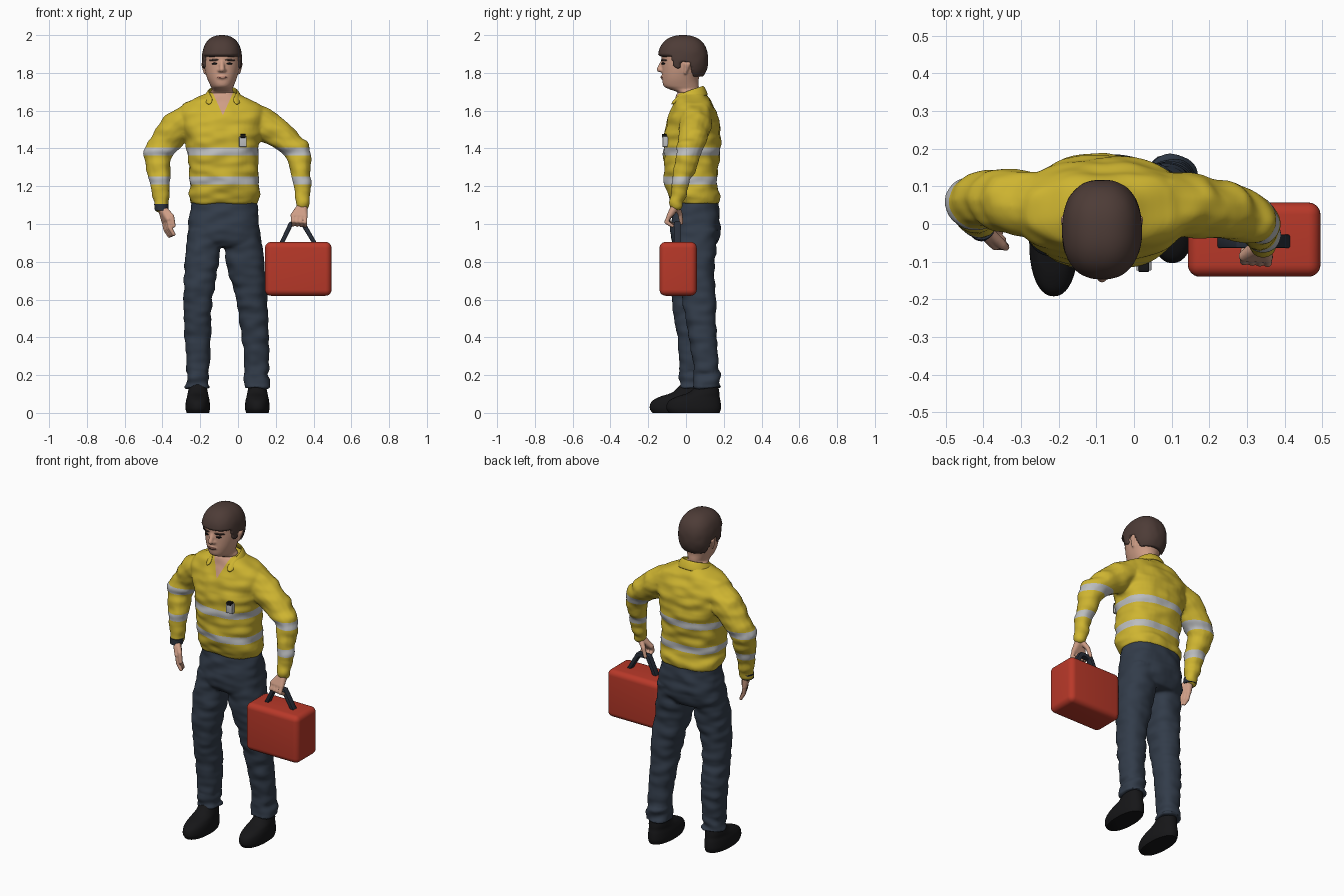
import bpy, bmesh, math
from mathutils import Vector, noise
from mathutils.bvhtree import BVHTree

if "Cube" in bpy.data.objects:
    bpy.data.objects.remove(bpy.data.objects["Cube"])


def mat(name, *rgb):
    m = bpy.data.materials.new(name)
    m.diffuse_color = (*rgb, 1)
    m.use_nodes = True
    m.node_tree.nodes["Principled BSDF"].inputs["Base Color"].default_value = m.diffuse_color
    return m


YELLOW = mat("hi_vis_yellow", 0.62, 0.46, 0.03)
SILVER = mat("reflective_grey", 0.50, 0.51, 0.52)
NAVY = mat("navy_trousers", 0.032, 0.045, 0.068)
SKIN = mat("skin", 0.62, 0.34, 0.24)
HAIR = mat("brown_hair", 0.075, 0.045, 0.038)
BLACK = mat("black_leather", 0.008, 0.008, 0.009)
RED = mat("red_case", 0.48, 0.04, 0.022)
DARK = mat("dark_blue_grey", 0.022, 0.028, 0.042)
LIP = mat("lips", 0.42, 0.17, 0.13)

BALL = []  # evenly spread unit directions
for i in range(70):
    h = 1 - 2 * (i + 0.5) / 70
    a, r = i * 2.39996, math.sqrt(1 - h * h)
    BALL.append(Vector((r * math.cos(a), r * math.sin(a), h)))


def loft(bm, rings, p=2.4, n=40, sub=5):
    """Closed body from horizontal rings (z, x0, x1, y0, y1), smoothly interpolated."""
    pts = [rings[0]] + rings + [rings[-1]]
    fine = []
    for k in range(1, len(pts) - 2):
        for s in range(sub):
            t = s / sub
            fine.append([0.5 * (2 * b + (c - a) * t + (2 * a - 5 * b + 4 * c - d) * t * t
                                + (3 * b - a - 3 * c + d) * t ** 3)
                         for a, b, c, d in zip(*pts[k - 1:k + 3])])
    fine.append(rings[-1])
    loops = []
    for z, x0, x1, y0, y1 in fine:
        loop = []
        for i in range(n):
            c, s = math.cos(math.tau * i / n), math.sin(math.tau * i / n)
            loop.append(bm.verts.new(((x0 + x1) / 2 + (x1 - x0) / 2 * math.copysign(abs(c) ** (2 / p), c),
                                      (y0 + y1) / 2 + (y1 - y0) / 2 * math.copysign(abs(s) ** (2 / p), s), z)))
        loops.append(loop)
    bm.faces.new(loops[0][::-1])
    bm.faces.new(loops[-1])
    for a, b in zip(loops, loops[1:]):
        for i in range(n):
            j = (i + 1) % n
            bm.faces.new((a[i], a[j], b[j], b[i]))


def hull(bm, *balls):
    """Convex skin around balls (x, y, z, radius)."""
    t = bmesh.new()
    for x, y, z, r in balls:
        for d in BALL:
            t.verts.new(Vector((x, y, z)) + d * r)
    res = bmesh.ops.convex_hull(t, input=t.verts[:])
    bmesh.ops.delete(t, geom=[v for v in t.verts if not v.link_faces], context='VERTS')
    bmesh.ops.recalc_face_normals(t, faces=t.faces[:])
    me = bpy.data.meshes.new("tmp")
    t.to_mesh(me)
    bm.from_mesh(me)
    bpy.data.meshes.remove(me)
    t.free()


def chain(bm, balls):
    for a, b in zip(balls, balls[1:]):
        hull(bm, a, b)


def finish(name, bm, *mats, voxel=0, smooth=4, angle=None, mods=()):
    me = bpy.data.meshes.new(name)
    bm.to_mesh(me)
    bm.free()
    ob = bpy.data.objects.new(name, me)
    bpy.context.collection.objects.link(ob)
    if voxel:
        m = ob.modifiers.new("fuse", 'REMESH')
        m.mode, m.voxel_size = 'VOXEL', voxel
        m = ob.modifiers.new("soften", 'SMOOTH')
        m.factor, m.iterations = 0.5, smooth
    for kind, props in mods:
        m = ob.modifiers.new(kind, kind)
        for k, v in props.items():
            setattr(m, k, v)
    dg = bpy.context.evaluated_depsgraph_get()
    ob.data = bpy.data.meshes.new_from_object(ob.evaluated_get(dg))
    ob.modifiers.clear()
    ob.data.name = name
    ob.data.materials.clear()
    for m in mats:
        ob.data.materials.append(m)
    ob.data.shade_smooth()
    if angle:
        ob.data.set_sharp_from_angle(angle=math.radians(angle))
    return ob


def wrinkle(ob, amount):
    """Push cloth in and out along its normals."""
    moves = [v.normal * noise.noise(Vector((v.co.x * 11, v.co.y * 11, v.co.z * 22))) * amount(v.co.z)
             for v in ob.data.vertices]
    for v, m in zip(ob.data.vertices, moves):
        v.co += m


def box(name, m, x0, x1, y0, y1, z0, z1, bevel=0.0, seg=4):
    bm = bmesh.new()
    bmesh.ops.create_cube(bm, size=1)
    for v in bm.verts:
        v.co = [(a + b) / 2 + c * (b - a) for a, b, c in zip((x0, y0, z0), (x1, y1, z1), v.co)]
    mods = [('BEVEL', dict(width=bevel, segments=seg))] if bevel else []
    return finish(name, bm, m, angle=35, mods=mods)


# shirt: torso and both sleeves fused
bm = bmesh.new()
loft(bm, [(1.105, -0.253, 0.103, -0.075, 0.175), (1.15, -0.262, 0.115, -0.095, 0.178),
          (1.20, -0.255, 0.115, -0.108, 0.165), (1.30, -0.262, 0.108, -0.118, 0.172),
          (1.40, -0.27, 0.11, -0.12, 0.183), (1.50, -0.29, 0.13, -0.112, 0.183),
          (1.58, -0.31, 0.145, -0.088, 0.165), (1.64, -0.285, 0.115, -0.06, 0.135),
          (1.67, -0.21, 0.04, -0.05, 0.12), (1.70, -0.16, -0.01, -0.04, 0.10)])
chain(bm, [(-0.245, 0.05, 1.56, 0.085), (-0.33, 0.06, 1.505, 0.088), (-0.385, 0.065, 1.44, 0.077),
           (-0.427, 0.06, 1.37, 0.073), (-0.415, 0.025, 1.25, 0.058), (-0.406, 0.0, 1.10, 0.040)])
chain(bm, [(0.08, 0.05, 1.56, 0.088), (0.15, 0.05, 1.52, 0.085), (0.25, 0.035, 1.45, 0.076),
           (0.32, 0.015, 1.385, 0.066), (0.335, -0.02, 1.25, 0.052), (0.343, -0.05, 1.11, 0.037)])
shirt = finish("shirt", bm, YELLOW, SILVER, SKIN, voxel=0.008, smooth=6)
wrinkle(shirt, lambda z: 0.010)
# reflective bands by height, open neck by a V
bm = bmesh.new()
bm.from_mesh(shirt.data)
cuts = [((0, 0, z), (0, 0, 1)) for z in (1.21, 1.252, 1.362, 1.404)]
cuts += [((-0.08, 0, 1.575), (s, 0, -0.45)) for s in (1, -1)]
for co, no in cuts:
    bmesh.ops.bisect_plane(bm, geom=bm.verts[:] + bm.edges[:] + bm.faces[:], plane_co=co, plane_no=no)
for f in bm.faces:
    c = f.calc_center_median()
    if 1.21 < c.z < 1.252 or 1.362 < c.z < 1.404:
        f.material_index = 1
    elif c.y < 0.01 and abs(c.x + 0.08) < 0.45 * (c.z - 1.575):
        f.material_index = 2
bm.to_mesh(shirt.data)
bm.free()

# collar: folded strip from back of neck to the two front points
half = [((0, 0.092, 1.735), (0, 0.122, 1.685)), ((0.05, 0.08, 1.73), (0.075, 0.10, 1.675)),
        ((0.077, 0.03, 1.715), (0.108, 0.035, 1.665)), ((0.070, -0.03, 1.69), (0.095, -0.055, 1.645)),
        ((0.045, -0.066, 1.655), (0.075, -0.088, 1.622))]
full = [[(-p[0], p[1], p[2]) for p in pr] for pr in half[:0:-1]] + half
bm = bmesh.new()
rows = [[bm.verts.new((p[0] - 0.08, p[1], p[2])) for p in pr] for pr in full]
for a, b in zip(rows, rows[1:]):
    bm.faces.new((a[0], a[1], b[1], b[0]))
finish("collar", bm, YELLOW, mods=[('SOLIDIFY', dict(thickness=0.012, offset=0)),
                                   ('SUBSURF', dict(levels=2))])

# trousers: hips and both legs fused
bm = bmesh.new()
loft(bm, [(1.13, -0.247, 0.097, -0.065, 0.168), (1.0, -0.26, 0.112, -0.082, 0.182),
          (0.92, -0.268, 0.122, -0.078, 0.172), (0.88, -0.25, 0.11, -0.05, 0.15)])
loft(bm, [(0.97, -0.262, -0.09, -0.07, 0.14), (0.8, -0.282, -0.10, -0.082, 0.115),
          (0.6, -0.288, -0.135, -0.077, 0.09), (0.4, -0.282, -0.143, -0.047, 0.105),
          (0.2, -0.272, -0.153, -0.032, 0.10), (0.13, -0.282, -0.145, -0.036, 0.11)])
loft(bm, [(0.97, -0.075, 0.115, -0.06, 0.17), (0.8, -0.065, 0.142, -0.05, 0.152),
          (0.6, -0.008, 0.154, -0.02, 0.157), (0.4, 0.018, 0.162, 0.015, 0.163),
          (0.2, 0.038, 0.166, 0.04, 0.177), (0.13, 0.034, 0.172, 0.03, 0.187)])
trousers = finish("trousers", bm, NAVY, voxel=0.008, smooth=6)
wrinkle(trousers, lambda z: 0.016 if z < 0.22 else 0.009)

# shoes
for name, dx, dy in (("left_shoe", 0, 0), ("right_shoe", 0.315, 0.088)):
    bm = bmesh.new()
    shoe = [(0, -0.272, -0.153, -0.178, 0.09), (0.025, -0.278, -0.148, -0.192, 0.097),
            (0.06, -0.276, -0.15, -0.182, 0.095), (0.085, -0.27, -0.155, -0.14, 0.09),
            (0.11, -0.265, -0.16, -0.07, 0.088), (0.16, -0.255, -0.17, -0.02, 0.08)]
    loft(bm, [(z, a + dx, b + dx, c + dy, d + dy) for z, a, b, c, d in shoe], p=2.2)
    finish(name, bm, BLACK, angle=60)

# head: skull, neck, nose, ears and lips fused
bm = bmesh.new()
loft(bm, [(1.60, -0.145, -0.022, -0.03, 0.08), (1.69, -0.147, -0.022, -0.042, 0.072),
          (1.712, -0.138, -0.03, -0.085, 0.068), (1.73, -0.145, -0.023, -0.118, 0.068),
          (1.77, -0.163, -0.007, -0.126, 0.068), (1.82, -0.177, 0.007, -0.128, 0.088),
          (1.87, -0.182, 0.012, -0.129, 0.10), (1.92, -0.178, 0.008, -0.128, 0.10),
          (1.97, -0.135, -0.035, -0.085, 0.055)], p=2.1)
chain(bm, [(-0.085, -0.122, 1.862, 0.011), (-0.085, -0.141, 1.818, 0.015)])
hull(bm, (-0.097, -0.130, 1.814, 0.011), (-0.073, -0.130, 1.814, 0.011))
hull(bm, (-0.105, -0.118, 1.777, 0.010), (-0.065, -0.118, 1.777, 0.010), (-0.085, -0.125, 1.777, 0.011))
hull(bm, (-0.12, -0.112, 1.872, 0.012), (-0.05, -0.112, 1.872, 0.012), (-0.085, -0.12, 1.872, 0.011))
for s in (-1, 1):
    hull(bm, (-0.085 + s * 0.096, 0.002, 1.845, 0.013), (-0.085 + s * 0.098, 0.014, 1.848, 0.012),
         (-0.085 + s * 0.090, -0.004, 1.80, 0.008))
head = finish("head", bm, SKIN, voxel=0.005, smooth=4)

# eyes, brows and mouth: thin plates laid on the face
tree = BVHTree.FromPolygons([v.co for v in head.data.vertices], [p.vertices[:] for p in head.data.polygons])


def face_plate(name, m, x, z, w, h, tilt=0.0):
    bm = bmesh.new()
    bmesh.ops.create_circle(bm, cap_ends=True, segments=20, radius=1)
    for v in bm.verts:
        px, pz = x + v.co.x * w, z + v.co.y * h + v.co.x * tilt
        v.co = (px, tree.ray_cast(Vector((px, -1, pz)), Vector((0, 1, 0)))[0].y - 0.002, pz)
    finish(name, bm, m, mods=[('SOLIDIFY', dict(thickness=0.006, offset=0))])


for side, s in (("left", -1), ("right", 1)):
    face_plate(side + "_eyebrow", HAIR, -0.085 + s * 0.043, 1.868, 0.025, 0.005, -s * 0.001)
    face_plate(side + "_eye", BLACK, -0.085 + s * 0.040, 1.849, 0.014, 0.005)
face_plate("mouth", LIP, -0.085, 1.776, 0.026, 0.006)

# hair: rounded cap, tucked under the skin below the hairline
LINE = [(-1, 1.90), (-0.085, 1.895), (-0.065, 1.83), (-0.035, 1.82), (-0.022, 1.865),
        (0.022, 1.855), (0.042, 1.78), (1, 1.768)]


def hairline(y):
    for (a, h0), (b, h1) in zip(LINE, LINE[1:]):
        if y <= b:
            return h0 + (h1 - h0) * (y - a) / (b - a)


bm = bmesh.new()
bmesh.ops.create_uvsphere(bm, u_segments=96, v_segments=72, radius=1)
for v in bm.verts:
    d = v.co / sum(abs(c) ** 2.35 for c in v.co) ** (1 / 2.35)
    z, y = 1.87 + d.z * 0.13, -0.016 + d.y * 0.133
    t = min(max((hairline(y) - z) / 0.014, 0), 1)
    k = (1 - 0.28 * t) * (1 + 0.012 * noise.noise(d * 3.5) * (1 - abs(d.z)))
    v.co = (-0.085 + d.x * 0.106 * k, -0.016 + d.y * 0.133 * k, 1.87 + d.z * 0.13 * k)
finish("hair", bm, HAIR)


# hands: palm, four curled fingers and a thumb fused
def hand(name, wrist, index, little, mid, tip, thumb):
    bm = bmesh.new()
    w, a, b = Vector(wrist), Vector(index), Vector(little)
    hull(bm, (*w, 0.026), (*(w + Vector((0, 0, 0.04))), 0.026))
    hull(bm, (*w, 0.025), (*a, 0.015), (*b, 0.014))
    for i in range(4):
        k = a.lerp(b, i / 3)
        chain(bm, [(*k, 0.0125), (*(k + Vector(mid)), 0.0115), (*(k + Vector(tip)), 0.0095)])
    chain(bm, [(*w, 0.018), (*thumb[0], 0.013), (*thumb[1], 0.010)])
    finish(name, bm, SKIN, voxel=0.004, smooth=3)


hand("left_hand", (-0.402, -0.008, 1.09), (-0.368, -0.055, 1.025), (-0.392, 0.0, 1.015),
     (0.008, -0.004, -0.045), (0.028, -0.004, -0.08), ((-0.35, -0.055, 1.04), (-0.34, -0.062, 0.99)))
hand("right_hand", (0.343, -0.052, 1.10), (0.292, -0.085, 1.045), (0.355, -0.09, 1.04),
     (0, -0.014, -0.03), (0, 0.018, -0.05), ((0.305, -0.03, 1.05), (0.29, -0.025, 1.005)))

# wristband
bm = bmesh.new()
loft(bm, [(1.072, -0.440, -0.370, -0.046, 0.030), (1.105, -0.444, -0.367, -0.042, 0.038)], p=2)
finish("wristband", bm, DARK, angle=50)

# pen and pocket card on the chest
box("pocket_card", SILVER, 0.006, 0.046, -0.124, -0.095, 1.408, 1.463, 0.003)
box("pocket_clip", BLACK, 0.012, 0.040, -0.127, -0.10, 1.456, 1.476, 0.003)

# tool case with trapezoid carrying handle
box("case", RED, 0.143, 0.495, -0.14, 0.057, 0.62, 0.905, 0.032, 6)
outer = [(0.217, 0.895), (0.272, 1.012), (0.353, 1.012), (0.420, 0.895)]
inner = [(0.242, 0.895), (0.288, 0.990), (0.337, 0.990), (0.395, 0.895)]
bm = bmesh.new()
o = [bm.verts.new((x, -0.064, z)) for x, z in outer]
n = [bm.verts.new((x, -0.064, z)) for x, z in inner]
for i in range(3):
    bm.faces.new((o[i], n[i], n[i + 1], o[i + 1]))
res = bmesh.ops.extrude_face_region(bm, geom=bm.faces[:])
bmesh.ops.translate(bm, verts=[g for g in res["geom"] if isinstance(g, bmesh.types.BMVert)], vec=(0, 0.036, 0))
bmesh.ops.recalc_face_normals(bm, faces=bm.faces[:])
finish("case_handle", bm, DARK, angle=35, mods=[('BEVEL', dict(width=0.005, segments=2))])
